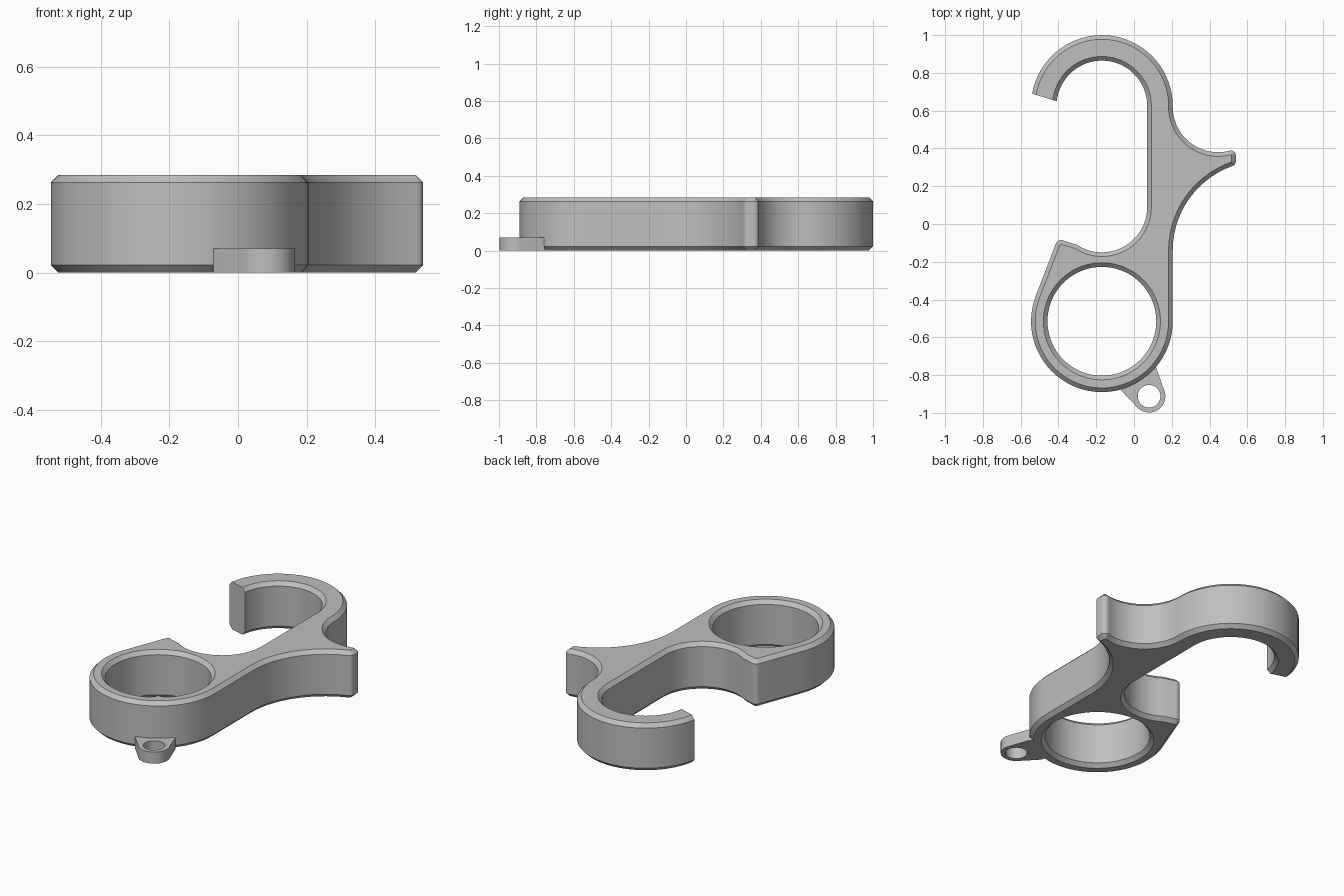
import bpy, bmesh, math
from mathutils import Vector

if "Cube" in bpy.data.objects:
    bpy.data.objects.remove(bpy.data.objects["Cube"])

HEIGHT, CHAMFER = 0.285, 0.022

grey = bpy.data.materials.new("plain grey")
grey.diffuse_color = (0.52, 0.52, 0.52, 1)
grey.use_nodes = True
grey.node_tree.nodes["Principled BSDF"].inputs["Base Color"].default_value = grey.diffuse_color


def arc(cx, cy, r, a0, a1, step=5):
    n = max(3, round(abs(a1 - a0) / step))
    angles = [math.radians(a0 + (a1 - a0) * i / n) for i in range(n + 1)]
    return [Vector((cx + r * math.cos(a), cy + r * math.sin(a))) for a in angles]


def clean(points):
    """Drop repeated points where arcs meet."""
    out = []
    for p in points:
        if not out or (p - out[-1]).length > 0.001:
            out.append(p)
    if (out[0] - out[-1]).length < 0.001:
        out.pop()
    return out


def inset(points, dist, plain_end):
    """Move a loop toward the material (right side); plain_end leaves the closing edge in line."""
    n, out = len(points), []
    normals = []
    for i in range(n):
        d = (points[(i + 1) % n] - points[i]).normalized()
        normals.append(Vector((d.y, -d.x)))
    offs = [dist] * n
    if plain_end:
        offs[-1] = 0
    for i in range(n):
        a, b, oa, ob = normals[i - 1], normals[i], offs[i - 1], offs[i]
        det = a.x * b.y - a.y * b.x
        if abs(det) < 0.01:
            out.append(points[i] + (a + b).normalized() * dist)
        else:
            out.append(points[i] + Vector(((oa * b.y - ob * a.y) / det,
                                           (a.x * ob - b.x * oa) / det)))
    return out


def plate(name, loops, height, chamfer=0, plain_end=False):
    """Extrude an outline with holes, with optional chamfers top and bottom."""
    bm = bmesh.new()
    caps = [[], []]
    for k, pts in enumerate(loops):
        if chamfer:
            small = inset(pts, chamfer, plain_end and k == 0)
            levels = [(small, 0), (pts, chamfer), (pts, height - chamfer), (small, height)]
        else:
            levels = [(pts, 0), (pts, height)]
        rings = [[bm.verts.new((p.x, p.y, z)) for p in ps] for ps, z in levels]
        n = len(pts)
        for lo, hi in zip(rings, rings[1:]):
            for i in range(n):
                j = (i + 1) % n
                bm.faces.new((lo[i], lo[j], hi[j], hi[i]))
        for cap, ring in zip(caps, (rings[0], rings[-1])):
            cap += [bm.edges.get((ring[i], ring[(i + 1) % n])) for i in range(n)]
    for cap in caps:
        bmesh.ops.triangle_fill(bm, use_beauty=True, use_dissolve=False, edges=cap)
    bmesh.ops.recalc_face_normals(bm, faces=bm.faces)
    mesh = bpy.data.meshes.new(name)
    bm.to_mesh(mesh)
    bm.free()
    mesh.materials.append(grey)
    obj = bpy.data.objects.new(name, mesh)
    bpy.context.collection.objects.link(obj)
    bpy.ops.object.select_all(action='DESELECT')
    obj.select_set(True)
    bpy.context.view_layer.objects.active = obj
    bpy.ops.object.shade_smooth_by_angle(angle=math.radians(28))
    return obj


# Hook body: clockwise outline
body = clean(
    arc(-0.17, 0.625, 0.375, 170, 0)            # outside of hook
    + arc(0.445, 0.62, 0.24, 180, 285)          # sweep into the prong
    + arc(0.514, 0.364, 0.025, 105, 0, 15)      # prong tip corners
    + arc(0.514, 0.331, 0.025, 0, -70.7, 15)
    + arc(0.679, -0.14, 0.474, 109.3, 180)      # sweep back to the spine
    + arc(-0.17, -0.515, 0.375, 0, -201)        # outside of finger ring
    + arc(-0.386, -0.115, 0.03, 159, 60, 12)    # rounded nib
    + arc(-0.17, 0.09, 0.24, 236, 360)          # cradle above the ring
    + arc(-0.17, 0.625, 0.24, 0, 174))          # inside of hook
ring_hole = clean(arc(-0.17, -0.515, 0.288, 0, 360))
plate("hook_body", [body, ring_hole], HEIGHT, CHAMFER, True)

# Small lanyard tab at the foot of the ring
tab = clean(
    arc(0.08, -0.912, 0.086, 15, -135, 8)
    + [Vector((-0.072, -0.877))]
    + arc(-0.17, -0.515, 0.335, -74, -41)
    + [Vector((0.117, -0.76))])
tab_hole = clean(arc(0.08, -0.912, 0.06, 0, 360, 10))
plate("lanyard_tab", [tab, tab_hole], 0.07)
